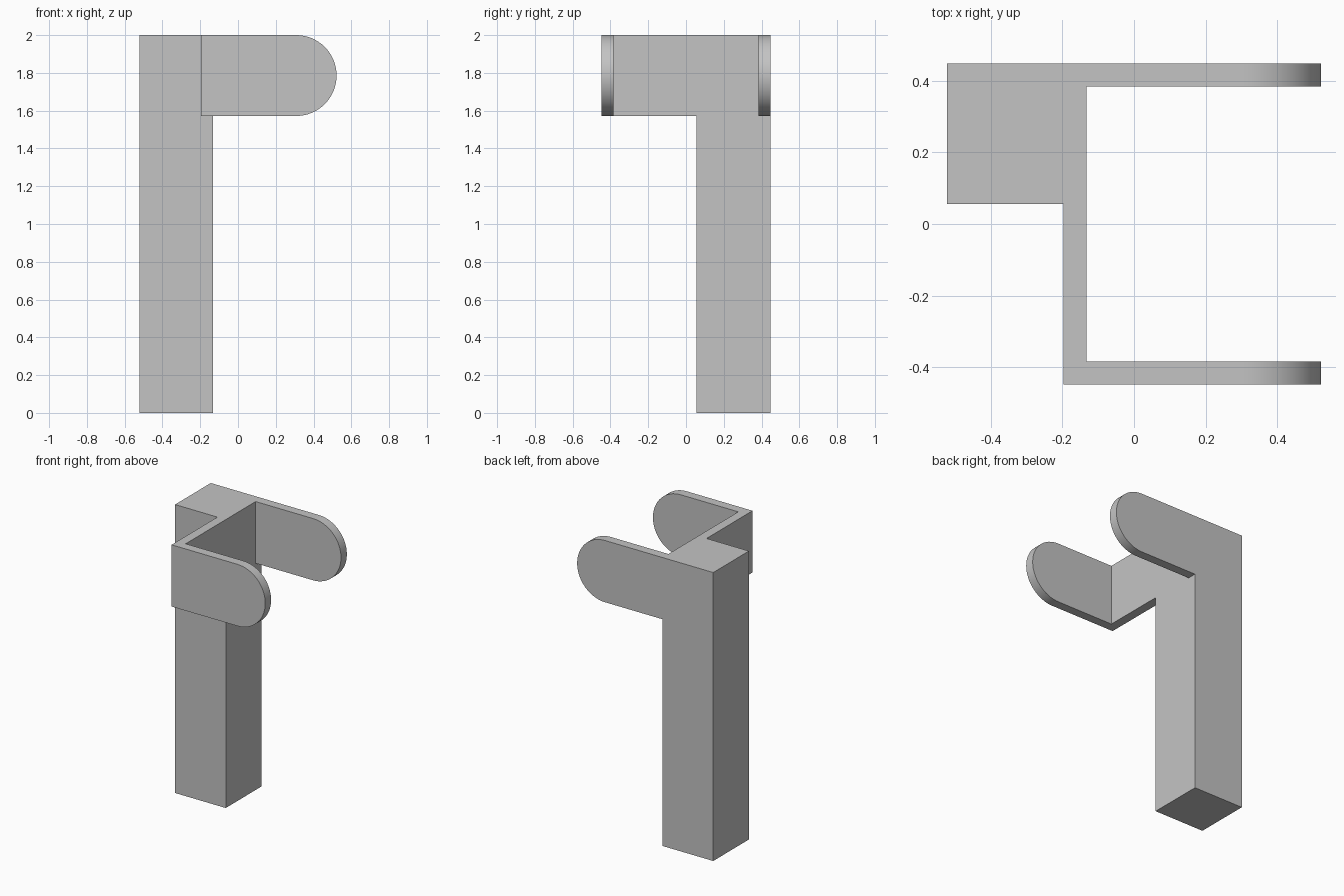
import bpy
import bmesh
import math
from mathutils import Vector

cube = bpy.data.objects.get("Cube")
if cube:
    bpy.data.objects.remove(cube, do_unlink=True)

# Single plain grey
grey = bpy.data.materials.new("plain grey")
grey.use_nodes = True
colour = (0.55, 0.55, 0.55, 1)
grey.diffuse_color = colour
grey.node_tree.nodes["Principled BSDF"].inputs["Base Color"].default_value = colour

# Shared dimensions
LEFT, RIGHT = -0.522, 0.522
BACK, FRONT = 0.447, -0.447
POST_X, POST_Y = -0.133, 0.056
BAR_X = -0.197
THICK = 0.064
LOW, TOP = 1.572, 2.0


def extrude_profile(name, points, direction):
    """Extrude a closed planar outline along a direction."""
    bm = bmesh.new()
    face = bm.faces.new([bm.verts.new(p) for p in points])
    result = bmesh.ops.extrude_face_region(bm, geom=[face])
    moved = [v for v in result["geom"] if isinstance(v, bmesh.types.BMVert)]
    bmesh.ops.translate(bm, verts=moved, vec=Vector(direction))
    bmesh.ops.recalc_face_normals(bm, faces=bm.faces)
    mesh = bpy.data.meshes.new(name)
    bm.to_mesh(mesh)
    bm.free()
    mesh.materials.append(grey)
    obj = bpy.data.objects.new(name, mesh)
    bpy.context.collection.objects.link(obj)
    return obj


def box(name, x0, x1, y0, y1, z0, z1):
    base = [(x0, y0, z0), (x1, y0, z0), (x1, y1, z0), (x0, y1, z0)]
    return extrude_profile(name, base, (0, 0, z1 - z0))


def arm(name, x0, y0):
    """Flat arm with a half-round end."""
    radius = (TOP - LOW) / 2
    steps = 32
    outline = [(x0, y0, TOP), (x0, y0, LOW)]
    for i in range(steps + 1):
        a = math.pi * (i / steps - 0.5)
        outline.append((RIGHT - radius + radius * math.cos(a), y0,
                        LOW + radius + radius * math.sin(a)))
    obj = extrude_profile(name, outline, (0, THICK, 0))
    bpy.ops.object.select_all(action="DESELECT")
    obj.select_set(True)
    bpy.context.view_layer.objects.active = obj
    bpy.ops.object.shade_smooth_by_angle(angle=math.radians(30))


# Square upright post
box("post", LEFT, POST_X, POST_Y, BACK, 0, TOP)

# Thin bar joining the post to the front arm
box("cross_plate", BAR_X, POST_X, FRONT + THICK, POST_Y, LOW, TOP)

# Pair of rounded arms
arm("front_arm", BAR_X, FRONT)
arm("back_arm", POST_X, BACK - THICK)
